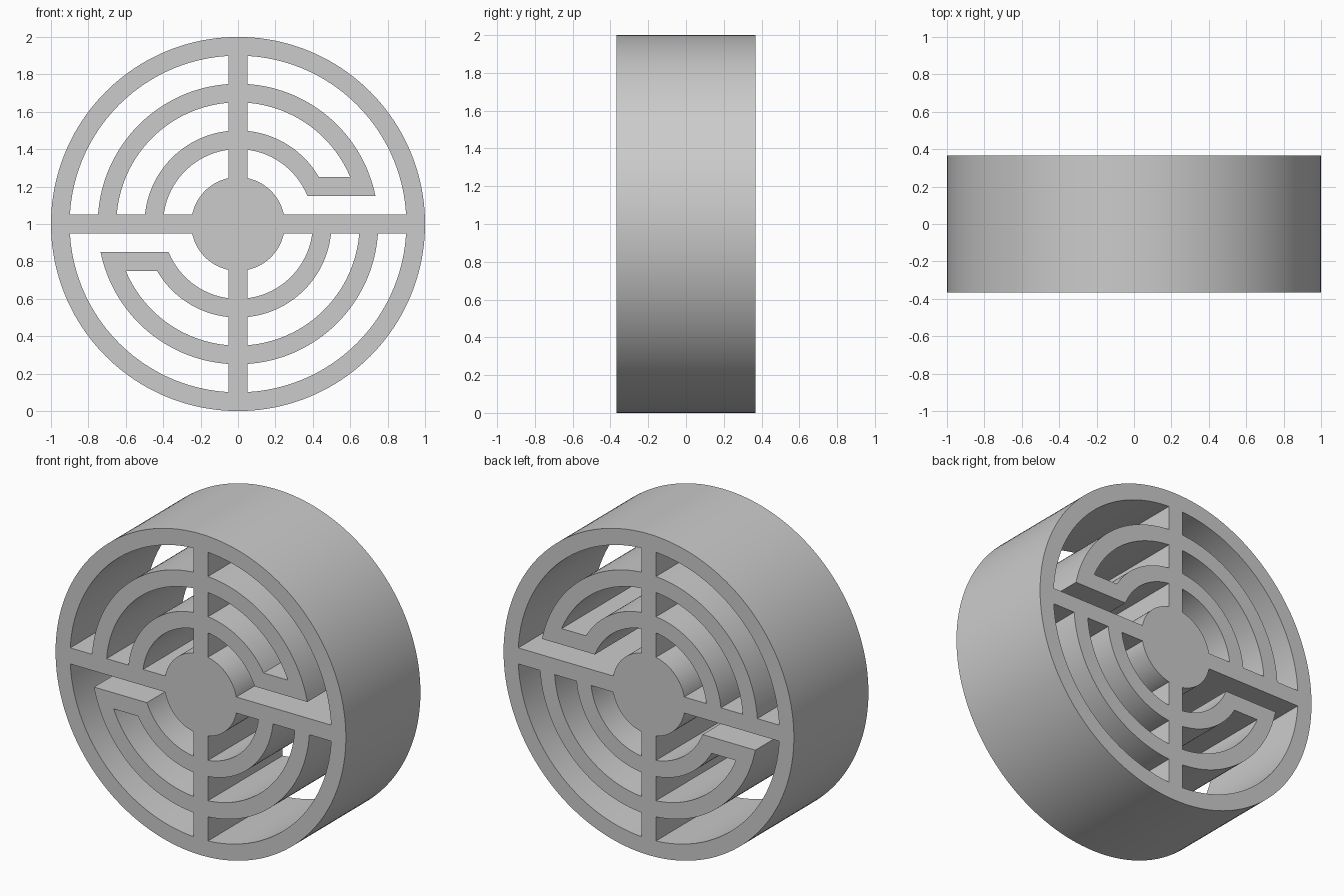
import bpy, bmesh
from math import asin, acos, cos, sin, pi, ceil

if "Cube" in bpy.data.objects:
    bpy.data.objects.remove(bpy.data.objects["Cube"])

HALF_DEPTH = 0.367
BAR = 0.05                       # half width of the cross bars
HUB, RING1, RING2, RIM = 0.25, (0.4, 0.5), (0.65, 0.75), (0.9, 1.0)
CENTRE_Z = 1.0


def arc(r, a0, a1):
    n = max(6, ceil(abs(a1 - a0) / (2 * pi) * 160))
    return [(r * cos(a0 + (a1 - a0) * i / n), r * sin(a0 + (a1 - a0) * i / n))
            for i in range(n + 1)]


def quarter(r, low, down=False):
    """Arc in the first quadrant from height `low` up to the upright bar."""
    a, b = asin(low / r), acos(BAR / r)
    return arc(r, b, a) if down else arc(r, a, b)


def slot(r_in, r_out, low):
    return quarter(r_in, low, down=True) + quarter(r_out, low)


# Openings in the upper half: the closed-loop quadrant on the right
openings = [
    slot(RING1[1], RING2[0], 0.25),
    quarter(HUB, BAR, down=True) + quarter(RIM[0], BAR)
    + quarter(RING2[1], 0.15, down=True) + quarter(RING1[0], 0.15),
]
# Plain ring quadrant on the left
for r_in, r_out in ((HUB, RING1[0]), (RING1[1], RING2[0]), (RING2[1], RIM[0])):
    openings.append([(-x, z) for x, z in slot(r_in, r_out, BAR)])
# Lower half is the upper half turned by 180 degrees
openings += [[(-x, -z) for x, z in loop] for loop in openings]

outline = arc(RIM[1], 0, 2 * pi)[:-1]

# Fill the face between outline and openings, then extrude through the depth
bm = bmesh.new()
for loop in [outline] + openings:
    vs = [bm.verts.new((x, -HALF_DEPTH, z + CENTRE_Z)) for x, z in loop]
    for i, v in enumerate(vs):
        bm.edges.new((vs[i - 1], v))
bmesh.ops.triangle_fill(bm, use_beauty=True, use_dissolve=False,
                        edges=bm.edges[:], normal=(0, -1, 0))
ext = bmesh.ops.extrude_face_region(bm, geom=bm.faces[:], use_keep_orig=True)
bmesh.ops.translate(bm, vec=(0, 2 * HALF_DEPTH, 0),
                    verts=[g for g in ext["geom"] if isinstance(g, bmesh.types.BMVert)])
bmesh.ops.recalc_face_normals(bm, faces=bm.faces[:])

mesh = bpy.data.meshes.new("slotted_wheel")
bm.to_mesh(mesh)
bm.free()
wheel = bpy.data.objects.new("slotted_wheel", mesh)
bpy.context.collection.objects.link(wheel)

bpy.context.view_layer.objects.active = wheel
wheel.select_set(True)
bpy.ops.object.shade_smooth_by_angle(angle=pi / 6)
